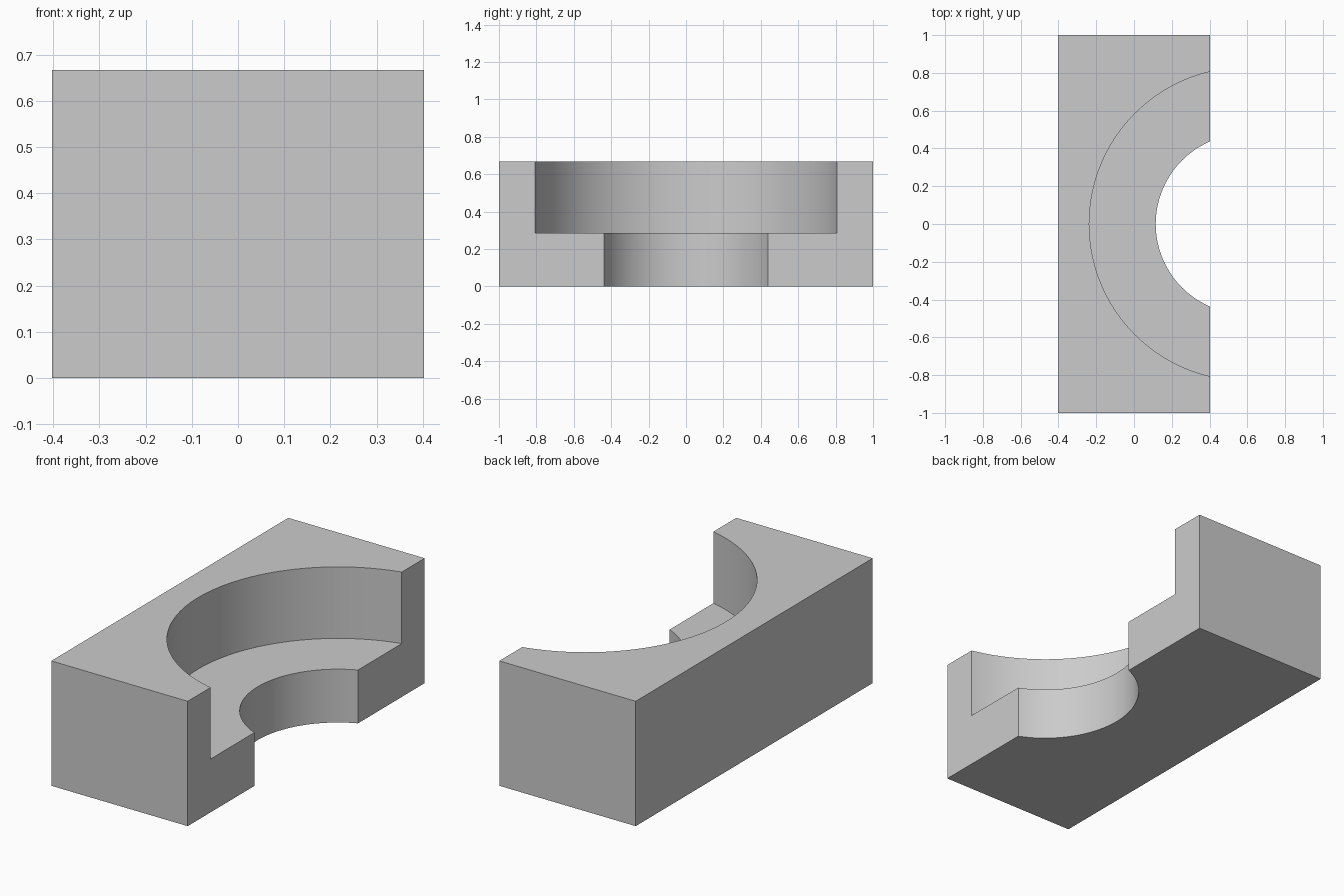
import bpy
import math

if "Cube" in bpy.data.objects:
    bpy.data.objects.remove(bpy.data.objects["Cube"])

WIDTH, LENGTH, HEIGHT = 0.806, 2.0, 0.667
AXIS_X = 0.591          # shared axis of both bores, outside the cut face
LEDGE_Z = 0.285

grey = bpy.data.materials.new("light grey")
grey.diffuse_color = (0.6, 0.6, 0.6, 1)
grey.use_nodes = True
grey.node_tree.nodes["Principled BSDF"].inputs["Base Color"].default_value = grey.diffuse_color


def bore_cutter(name, radius, z0, z1):
    """Upright cylinder used to cut a round recess."""
    bpy.ops.mesh.primitive_cylinder_add(
        vertices=144, radius=radius, depth=z1 - z0,
        location=(AXIS_X, 0, (z0 + z1) / 2))
    cutter = bpy.context.object
    cutter.name = name
    cutter.hide_render = True
    return cutter


# Solid half block
bpy.ops.mesh.primitive_cube_add(size=1, location=(0, 0, HEIGHT / 2))
block = bpy.context.object
block.name = "counterbored_half_block"
block.scale = (WIDTH, LENGTH, HEIGHT)
bpy.ops.object.transform_apply(location=True, rotation=False, scale=True)
block.data.materials.append(grey)

# Wide upper recess, then narrow through bore
cutters = [bore_cutter("upper_recess_cutter", 0.828, LEDGE_Z, HEIGHT + 0.2),
           bore_cutter("through_bore_cutter", 0.476, -0.2, HEIGHT + 0.1)]
bpy.ops.object.select_all(action='DESELECT')
block.select_set(True)
bpy.context.view_layer.objects.active = block
for cutter in cutters:
    mod = block.modifiers.new(cutter.name, 'BOOLEAN')
    mod.operation = 'DIFFERENCE'
    mod.solver = 'EXACT'
    mod.object = cutter
    bpy.ops.object.modifier_apply(modifier=mod.name)
for cutter in cutters:
    bpy.data.objects.remove(cutter, do_unlink=True)

# Smooth bore walls, crisp edges
for poly in block.data.polygons:
    poly.material_index = 0
bpy.ops.object.shade_smooth_by_angle(angle=math.radians(30))
